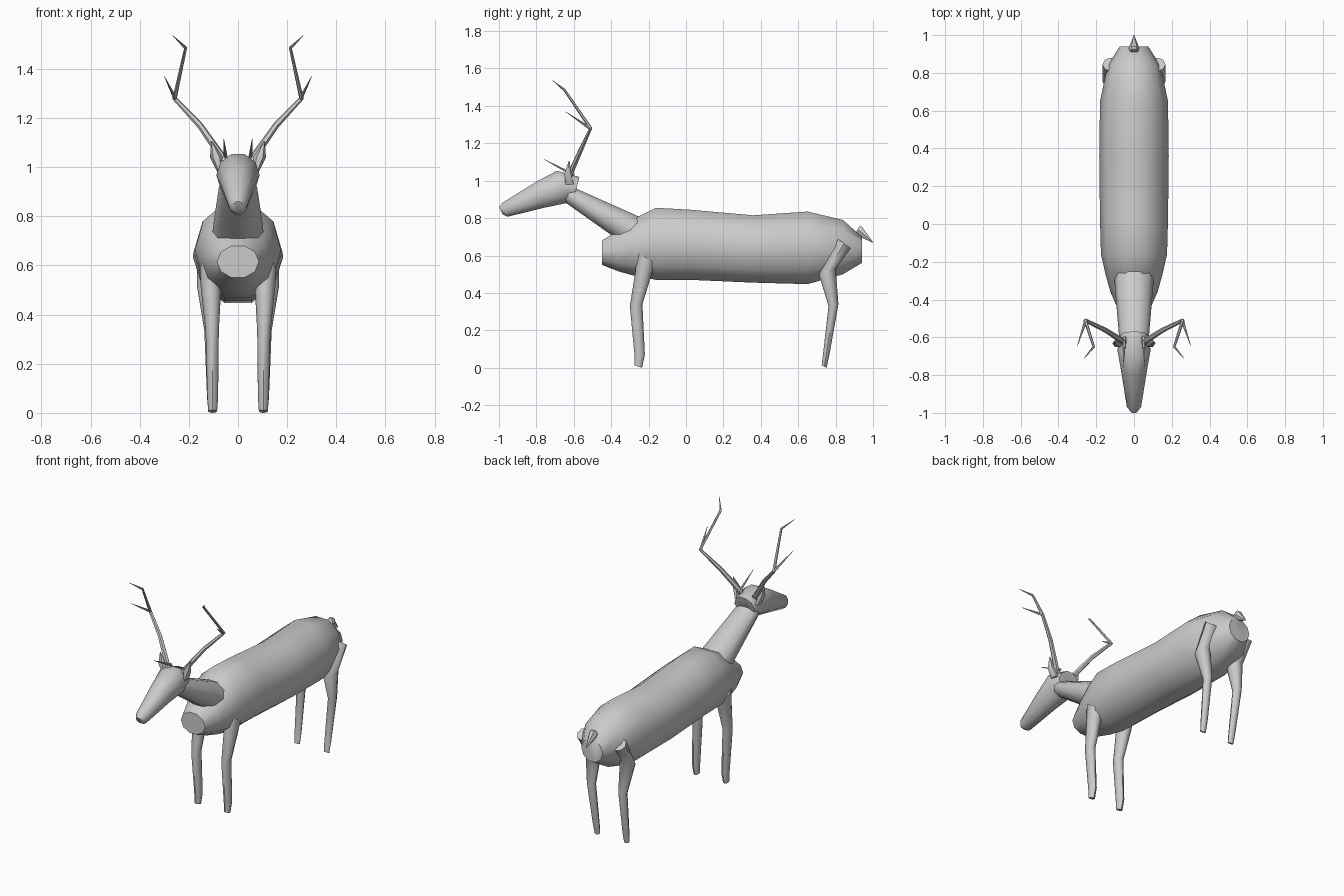
import bpy, bmesh, math
from mathutils import Vector

if "Cube" in bpy.data.objects:
    bpy.data.objects.remove(bpy.data.objects["Cube"])


def finish(ob, angle=50):
    bpy.ops.object.select_all(action='DESELECT')
    ob.select_set(True)
    bpy.context.view_layer.objects.active = ob
    bpy.ops.object.shade_smooth_by_angle(angle=math.radians(angle))


def loft(name, rings, sides=10, mirror=1):
    """Each ring: (centre x, half width, top y, top z, bottom y, bottom z)."""
    angles = [2 * math.pi * i / sides for i in range(sides)]
    peak = max(math.sin(a) for a in angles)
    bm = bmesh.new()
    loops = []
    for x, hw, ty, tz, by, bz in rings:
        mid = Vector((x * mirror, (ty + by) / 2, (tz + bz) / 2))
        half = Vector((0, (ty - by) / 2, (tz - bz) / 2)) / peak
        loops.append([bm.verts.new(mid + Vector((hw * math.cos(a), 0, 0)) + half * math.sin(a))
                      for a in angles])
    for a, b in zip(loops, loops[1:]):
        for i in range(sides):
            j = (i + 1) % sides
            bm.faces.new((a[i], a[j], b[j], b[i]))
    bm.faces.new(loops[0])
    bm.faces.new(loops[-1])
    bmesh.ops.recalc_face_normals(bm, faces=bm.faces)
    me = bpy.data.meshes.new(name)
    bm.to_mesh(me)
    bm.free()
    ob = bpy.data.objects.new(name, me)
    bpy.context.collection.objects.link(ob)
    finish(ob)
    return ob


def tube(name, points, mirror=1):
    """Tapered tube through points (x, y, z, radius)."""
    cu = bpy.data.curves.new(name + "_path", 'CURVE')
    cu.dimensions = '3D'
    cu.bevel_depth = 1
    cu.bevel_resolution = 1
    cu.use_fill_caps = True
    sp = cu.splines.new('POLY')
    sp.points.add(len(points) - 1)
    for p, (x, y, z, r) in zip(sp.points, points):
        p.co = (x * mirror, y, z, 1)
        p.radius = r
    tmp = bpy.data.objects.new(name + "_path", cu)
    bpy.context.collection.objects.link(tmp)
    dg = bpy.context.evaluated_depsgraph_get()
    me = bpy.data.meshes.new_from_object(tmp.evaluated_get(dg))
    bpy.data.objects.remove(tmp)
    ob = bpy.data.objects.new(name, me)
    bpy.context.collection.objects.link(ob)
    finish(ob)


# Body
body = [(-.45, .085, .68, .55), (-.36, .125, .735, .515), (-.27, .15, .80, .49),
        (-.16, .175, .855, .47), (.02, .18, .845, .47), (.36, .184, .815, .455),
        (.65, .18, .835, .447), (.84, .14, .79, .50), (.94, .075, .70, .56)]
loft("body", [(0, w, y, t, y, b) for y, w, t, b in body])

# Neck
loft("neck", [(0, .105, -.21, .79, -.32, .65),
              (0, .10, -.30, .83, -.40, .71),
              (0, .078, -.58, .955, -.64, .88),
              (0, .06, -.63, .98, -.68, .91)])

# Head
loft("head", [(0, .07, -.57, 1.02, -.60, .90),
              (0, .088, -.69, 1.053, -.64, .88),
              (0, .068, -.80, .995, -.76, .855),
              (0, .038, -.98, .883, -.955, .807),
              (0, .020, -1.0, .86, -.98, .82)])

# Tail
loft("tail", [(0, .022, .925, .755, .905, .715),
              (0, .028, .94, .755, .92, .705),
              (0, .002, 1.0, .672, .998, .668)], 6)

for side, s in (("left", 1), ("right", -1)):
    # Front legs
    loft(side + "_front_leg", [(.115, .04, -.265, .62, -.165, .56),
                               (.11, .042, -.27, .52, -.18, .51),
                               (.105, .027, -.30, .33, -.233, .34),
                               (.103, .022, -.275, .06, -.22, .07),
                               (.103, .018, -.275, .012, -.235, .0)], 8, s)
    # Hind legs
    loft(side + "_hind_leg", [(.125, .042, .81, .69, .88, .64),
                              (.12, .047, .71, .50, .80, .53),
                              (.11, .027, .762, .33, .815, .34),
                              (.104, .022, .73, .05, .768, .075),
                              (.103, .018, .725, .012, .752, .0)], 8, s)
    # Ears
    loft(side + "_ear", [(.072, .012, -.645, .98, -.60, .98),
                         (.088, .026, -.65, 1.04, -.615, 1.04),
                         (.107, .002, -.627, 1.105, -.622, 1.105)], 6, s)
    # Antlers: main beam, upper tine, brow tine
    tube(side + "_antler", [(.04, -.63, .99, .016), (.06, -.62, 1.035, .016),
                            (.155, -.56, 1.17, .013), (.258, -.51, 1.28, .010),
                            (.213, -.65, 1.485, .007), (.265, -.712, 1.535, .001)], s)
    tube(side + "_upper_tine", [(.255, -.51, 1.278, .009), (.30, -.645, 1.37, .001)], s)
    tube(side + "_brow_tine", [(.05, -.60, 1.03, .010), (.058, -.76, 1.115, .001)], s)
